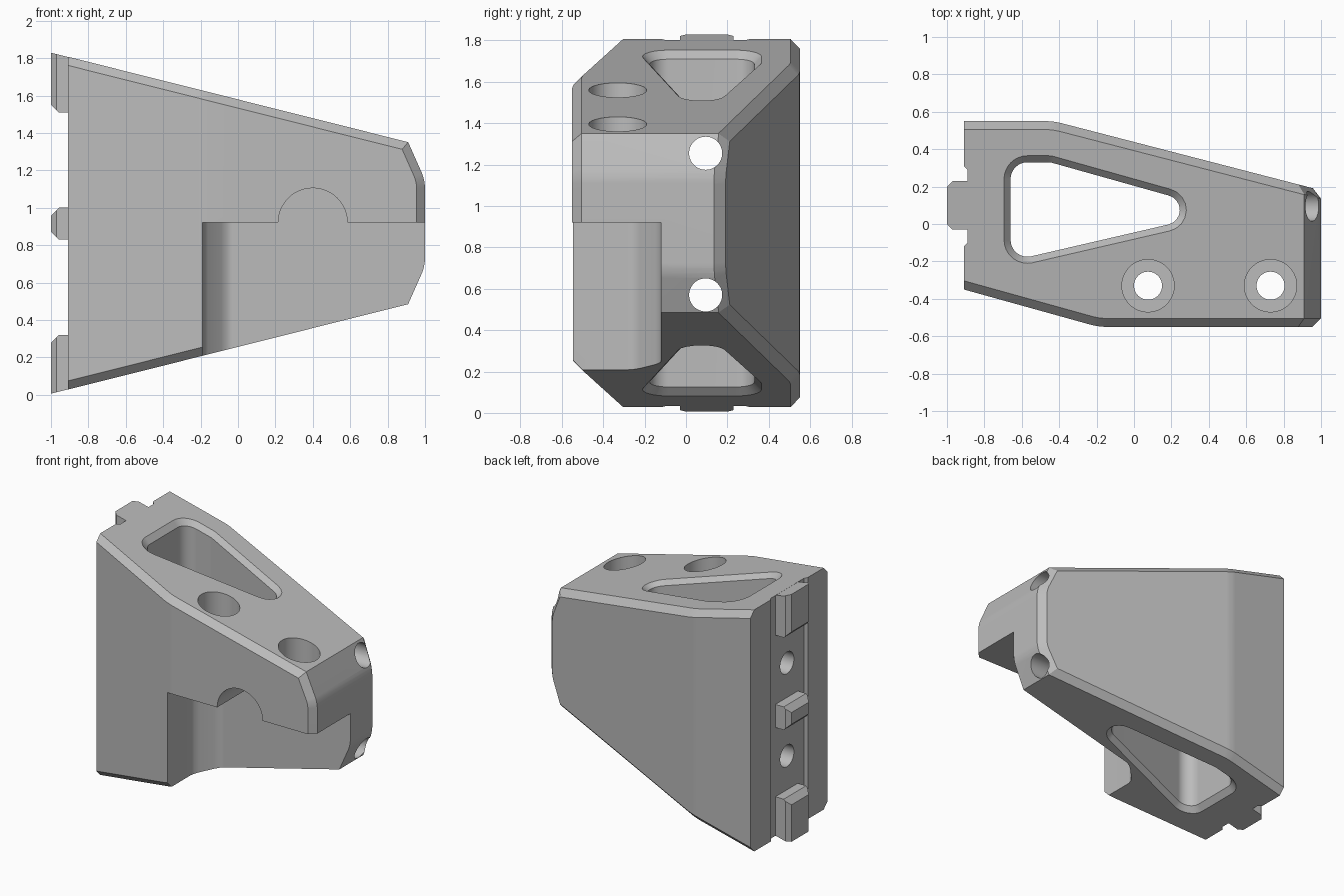
import bpy, bmesh, math
from mathutils import Vector, Matrix

cube = bpy.data.objects.get("Cube")
if cube:
    bpy.data.objects.remove(cube, do_unlink=True)

GREY = (0.5, 0.5, 0.5, 1)
grey = bpy.data.materials.new("plain_grey")
grey.use_nodes = True
grey.diffuse_color = GREY
grey.node_tree.nodes["Principled BSDF"].inputs["Base Color"].default_value = GREY

SLOPE = 0.251
TOP, BOTTOM = 1.579, 0.256      # heights of the sloped faces at x = 0


def add_object(name, bm):
    bmesh.ops.recalc_face_normals(bm, faces=bm.faces[:])
    mesh = bpy.data.meshes.new(name)
    bm.to_mesh(mesh)
    bm.free()
    mesh.materials.append(grey)
    obj = bpy.data.objects.new(name, mesh)
    bpy.context.collection.objects.link(obj)
    return obj


# Planes are (unit normal, distance) pairs
def plane(point, normal):
    n = Vector(normal).normalized()
    return n, n.dot(Vector(point))


def chamfer(a, b, width):
    m = a[0] + b[0]
    d = a[1] + b[1] - width * math.sin(a[0].angle(b[0]))
    return m.normalized(), d / m.length


def fillet(a, b, corner, tangent, steps=4):
    half = a[0].angle(b[0]) / 2
    r = tangent / math.tan(half)
    centre = Vector(corner) - (a[0] + b[0]).normalized() * r / math.cos(half)
    normals = [a[0].slerp(b[0], i / steps) for i in range(1, steps)]
    return [(n, n.dot(centre) + r) for n in normals]


def convex(name, planes):
    """Solid left after slicing a large block by every plane."""
    bm = bmesh.new()
    bmesh.ops.create_cube(bm, size=6)
    for n, d in planes:
        bmesh.ops.bisect_plane(bm, geom=bm.verts[:] + bm.edges[:] + bm.faces[:],
                               dist=1e-5, plane_co=n * d, plane_no=n, clear_outer=True)
        rim = [e for e in bm.edges if e.is_boundary]
        if rim:
            bmesh.ops.holes_fill(bm, edges=rim, sides=0)
    return add_object(name, bm)


def loft(name, loops):
    """Closed solid through stacked loops of equal length."""
    bm = bmesh.new()
    rings = [[bm.verts.new(p) for p in loop] for loop in loops]
    for low, high in zip(rings, rings[1:]):
        for i in range(len(low)):
            j = (i + 1) % len(low)
            bm.faces.new((low[i], low[j], high[j], high[i]))
    bm.faces.new(rings[0][::-1])
    bm.faces.new(rings[-1])
    return add_object(name, bm)


def prism(name, outline, z0, z1):
    return loft(name, [[(x, y, z) for x, y in outline] for z in (z0, z1)])


def cylinder(name, start, end, radius):
    a, b = Vector(start), Vector(end)
    bm = bmesh.new()
    turn = (b - a).to_track_quat("Z", "Y").to_matrix().to_4x4()
    bmesh.ops.create_cone(bm, cap_ends=True, segments=48, radius1=radius, radius2=radius,
                          depth=(b - a).length, matrix=Matrix.Translation((a + b) / 2) @ turn)
    return add_object(name, bm)


# Wedge body: sloped top and bottom, blunt nose, angled sides
top = plane((0, 0, TOP), (SLOPE, 0, 1))
bottom = plane((0, 0, BOTTOM), (SLOPE, 0, -1))
nose = plane((1, 0, 0), (1, 0, 0))
nose_up = plane((0.91, 0, 1.35), (0.18, 0, 0.08))
nose_down = plane((0.91, 0, 0.485), (0.18, 0, -0.08))
front = plane((0, -0.55, 0), (0, -1, 0))
front_slant = plane((-0.19, -0.55, 0), (-0.2, -0.72, 0))
back = plane((0, 0.55, 0), (0, 1, 0))
back_slant = plane((-0.43, 0.55, 0), (0.37, 1.43, 0))
rear_end = plane((-0.91, 0, 0), (-1, 0, 0))

rims = [top, bottom, nose, nose_up, nose_down]
rims += fillet(nose, nose_up, (1, 0, 1.1475), 0.05)
rims += fillet(nose, nose_down, (1, 0, 0.6875), 0.05)
sides = [front, front_slant, back, back_slant]
sides += fillet(front, front_slant, (-0.19, -0.55, 0), 0.05)
sides += fillet(back, back_slant, (-0.43, 0.55, 0), 0.05)
edges = [chamfer(r, s, 0.045) for r in rims for s in sides]
body = convex("wedge_body", [rear_end] + rims + sides + edges)

cutters = []

# Shallow channel down the rear end
cutters.append(prism("channel_cutter", [(-0.89, -0.1), (-0.89, 0.29), (-0.93, 0.33),
                                        (-0.93, -0.14)], -0.5, 2.5))

# Relief under the front overhang
cutters.append(prism("relief_cutter", [
    (-0.19, -0.8), (-0.19, -0.28), (-0.181, -0.25), (-0.16, -0.22), (-0.09, -0.15),
    (-0.06, -0.129), (-0.03, -0.12), (1.3, -0.12), (1.3, -0.8)], -0.5, 0.92))
cutters.append(cylinder("saddle_cutter", (0.4, -0.8, 0.92), (0.4, -0.121, 0.92), 0.185))

# Counterbored vertical screw holes
for x in (0.075, 0.73):
    cutters.append(cylinder("screw_cutter", (x, -0.33, 0.5), (x, -0.33, 2.2), 0.075))
    cutters.append(cylinder("counterbore_cutter", (x, -0.33, 1.12), (x, -0.33, 2.2), 0.14))

# Rounded window through the body with chamfered rims
corners = [((0.165, 0.075), 0.08, -78, 75), ((-0.46, 0.24), 0.09, 75, 90),
           ((-0.57, 0.24), 0.09, 90, 180), ((-0.57, -0.085), 0.09, 180, 282)]


def window_loop(grow, base, lift):
    loop = []
    for (cx, cy), r, a0, a1 in corners:
        for i in range(9):
            a = math.radians(a0 + (a1 - a0) * i / 8)
            x = cx + (r + grow) * math.cos(a)
            y = cy + (r + grow) * math.sin(a)
            slope = -SLOPE if base == TOP else SLOPE
            loop.append((x, y, base + slope * x + lift))
    return loop


cutters.append(loft("window_cutter", [
    window_loop(0.07, BOTTOM, -0.035), window_loop(0, BOTTOM, 0.035),
    window_loop(0, TOP, -0.035), window_loop(0.07, TOP, 0.035)]))

# Long bolt holes from rear end to nose
for z in (0.57, 1.255):
    cutters.append(cylinder("bolt_cutter", (-1.3, 0.095, z), (1.3, 0.095, z), 0.08))

bpy.context.view_layer.objects.active = body
for cutter in cutters:
    cutter.hide_render = True
    mod = body.modifiers.new("cut", "BOOLEAN")
    mod.operation = "DIFFERENCE"
    mod.solver = "EXACT"
    mod.object = cutter
    bpy.ops.object.modifier_apply(modifier=mod.name)
    bpy.data.objects.remove(cutter, do_unlink=True)

# Locating tabs on the rear end
tab_top = (top[0], top[1] - 0.001)
tab_bottom = (bottom[0], bottom[1] - 0.001)


def level(z, up):
    return plane((0, 0, z), (0, 0, up))


tab_end = plane((-1, 0, 0), (-1, 0, 0))
tab_sides = [plane((0, -0.03, 0), (0, -1, 0)), plane((0, 0.23, 0), (0, 1, 0))]
tab_root = plane((-0.87, 0, 0), (1, 0, 0))
parts = [body]
for name, upper, lower in (("upper_tab", tab_top, level(1.51, -1)),
                           ("middle_tab", level(1.0, 1), level(0.83, -1)),
                           ("lower_tab", level(0.32, 1), tab_bottom)):
    planes = [tab_end, tab_root, upper, lower] + tab_sides
    planes += [chamfer(tab_end, s, 0.03) for s in tab_sides]
    planes += [chamfer(tab_end, p, 0.042) for p in (upper, lower)
               if p not in (tab_top, tab_bottom)]
    parts.append(convex(name, planes))

# Soft shading on the rounded faces only
bpy.ops.object.select_all(action="DESELECT")
for part in parts:
    part.select_set(True)
bpy.context.view_layer.objects.active = body
bpy.ops.object.shade_smooth_by_angle(angle=math.radians(25))
for part in parts:
    weighted = part.modifiers.new("weighted_normals", "WEIGHTED_NORMAL")
    weighted.keep_sharp = True
